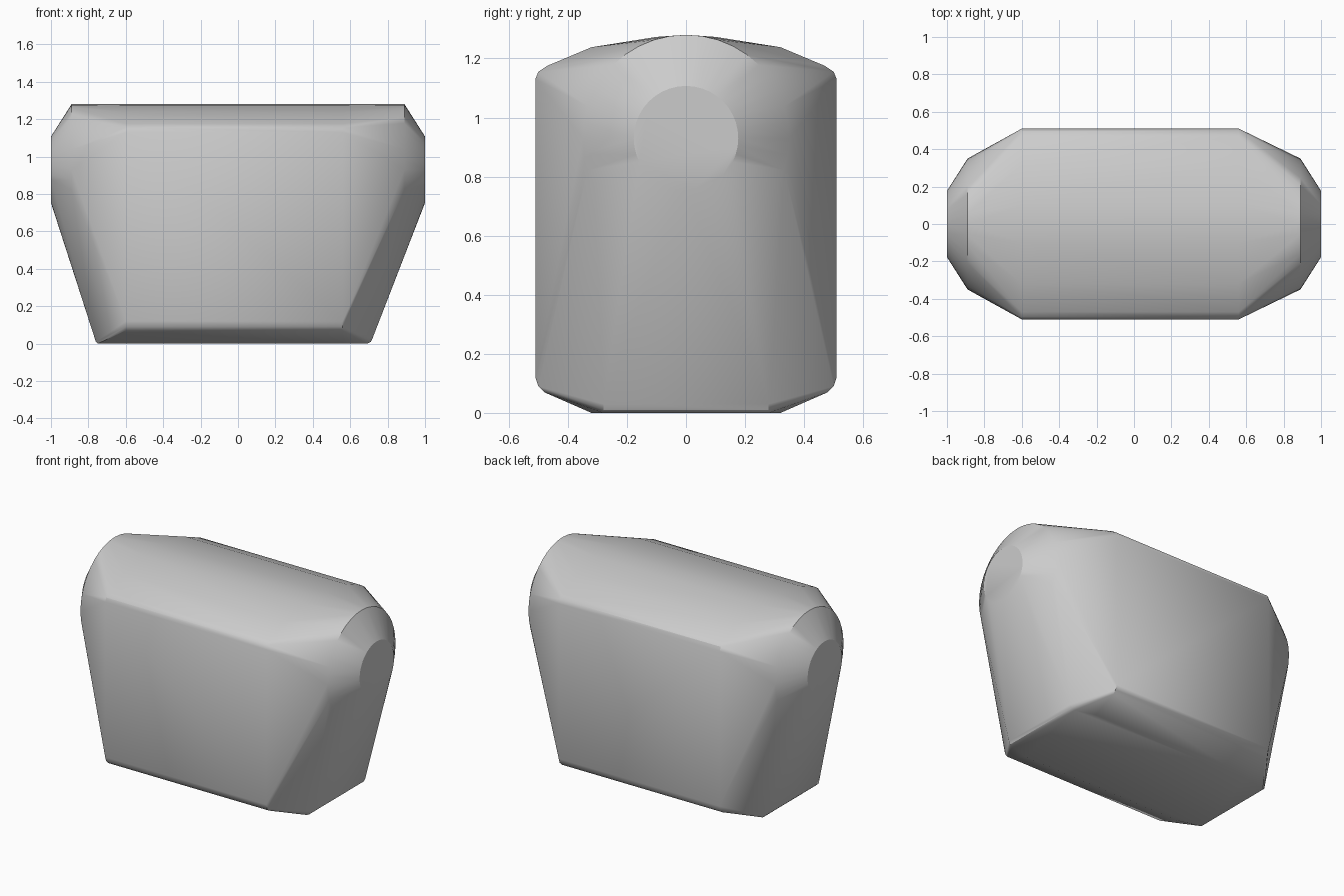
import bpy, bmesh, math

cube = bpy.data.objects.get("Cube")
if cube:
    bpy.data.objects.remove(cube, do_unlink=True)

# Single soft grey finish
grey = bpy.data.materials.new("mid_grey")
grey.use_nodes = True
colour = (0.6, 0.6, 0.6, 1)
grey.diffuse_color = colour
grey.node_tree.nodes["Principled BSDF"].inputs["Base Color"].default_value = colour

points = []

# Middle section: half profile in y, z, mirrored front to back
half_profile = [(0.32, 0), (0.48, 0.07), (0.5, 0.09), (0.51, 0.12),
                (0.51, 1.13), (0.5, 1.155), (0.47, 1.175), (0.32, 1.238), (0.1, 1.273), (0, 1.28)]
for x in (-0.6, 0.56):
    for y, z in half_profile:
        points += [(x, y, z), (x, -y, z)]

# Domed ends: a wide ring stepping in to a small flat disc
SEGMENTS = 40
for side in (-1, 1):
    for x, radius in ((0.89, 0.35), (1.0, 0.177)):
        for i in range(SEGMENTS):
            a = 2 * math.pi * i / SEGMENTS
            points.append((side * x, radius * math.sin(a), 0.93 + radius * math.cos(a)))

# Foot edge at each end, slightly rounded
for x, z in ((-0.76, 0.01), (-0.75, 0), (0.72, 0.03), (0.71, 0.01), (0.69, 0)):
    points += [(x, 0.28, z), (x, -0.28, z)]

# Wrap the sections in one faceted shell
bm = bmesh.new()
for p in points:
    bm.verts.new(p)
bmesh.ops.remove_doubles(bm, verts=bm.verts[:], dist=0.0005)
bmesh.ops.convex_hull(bm, input=bm.verts[:])
loose = [v for v in bm.verts if not v.link_faces]
bmesh.ops.delete(bm, geom=loose, context='VERTS')
bmesh.ops.dissolve_limit(bm, angle_limit=math.radians(0.5),
                         verts=bm.verts[:], edges=bm.edges[:])
bmesh.ops.recalc_face_normals(bm, faces=bm.faces[:])
mesh = bpy.data.meshes.new("rounded_body")
bm.to_mesh(mesh)
bm.free()
mesh.materials.append(grey)

body = bpy.data.objects.new("rounded_body", mesh)
bpy.context.collection.objects.link(body)
bpy.ops.object.select_all(action='DESELECT')
body.select_set(True)
bpy.context.view_layer.objects.active = body
bpy.ops.object.shade_smooth_by_angle(angle=math.radians(32))
